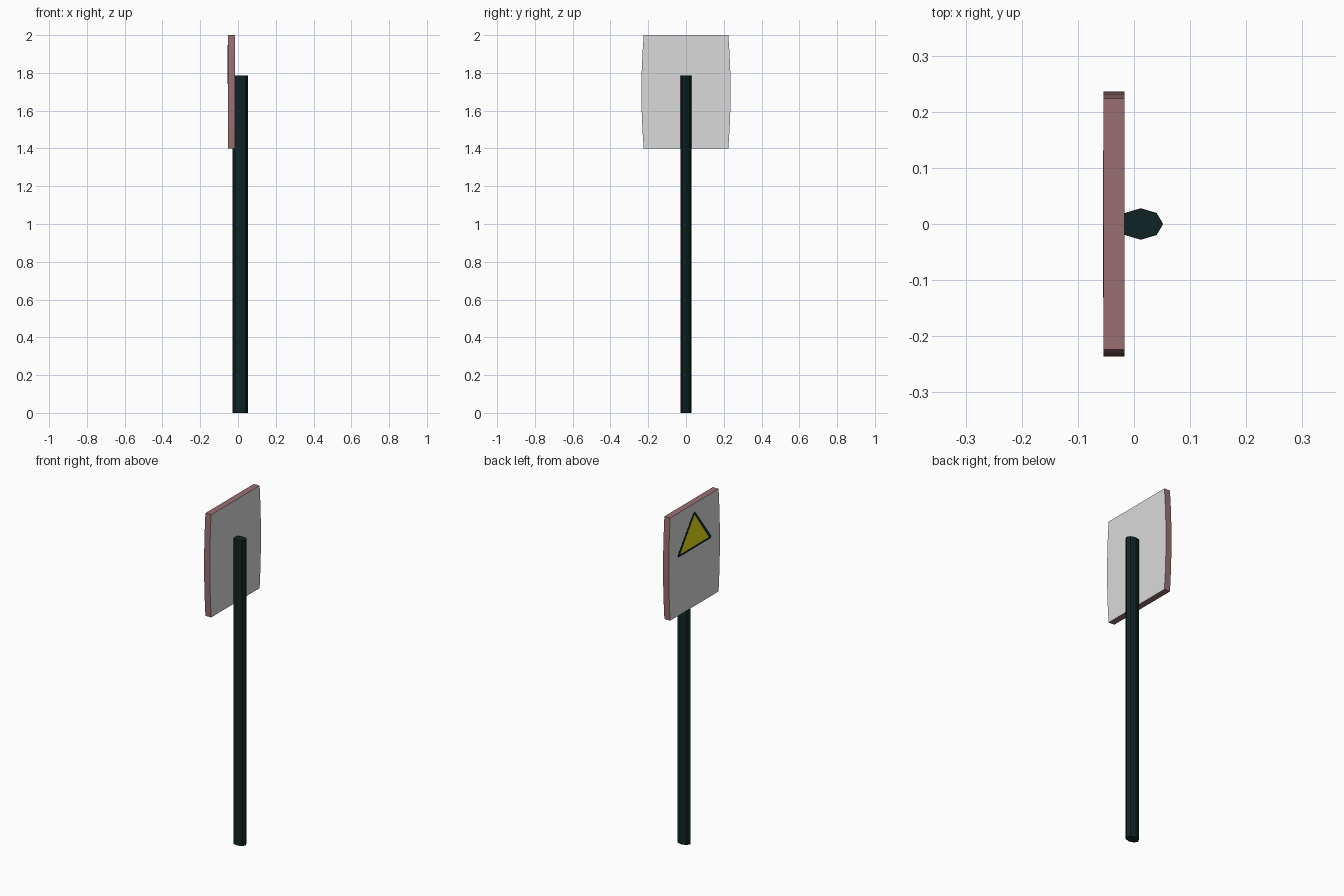
import bpy, bmesh, math
from mathutils import Vector

if "Cube" in bpy.data.objects:
    bpy.data.objects.remove(bpy.data.objects["Cube"])


def material(name, rgb):
    m = bpy.data.materials.new(name)
    m.diffuse_color = (*rgb, 1.0)
    m.use_nodes = True
    m.node_tree.nodes["Principled BSDF"].inputs["Base Color"].default_value = m.diffuse_color
    return m


GREY = material("sign_grey", (0.70, 0.70, 0.70))
RED = material("edge_dusty_red", (0.32, 0.16, 0.17))
DARK = material("post_dark_green", (0.005, 0.017, 0.017))
YELLOW = material("warning_yellow", (0.78, 0.72, 0.008))


def prism(name, outline, axis, start, end, mats, rule=None):
    """Extrude a 2D outline along x (outline = y,z) or z (outline = x,y)."""
    bm = bmesh.new()
    place = (lambda a, b: (start, a, b)) if axis == "x" else (lambda a, b: (a, b, start))
    face = bm.faces.new([bm.verts.new(place(a, b)) for a, b in outline])
    out = bmesh.ops.extrude_face_region(bm, geom=[face], use_keep_orig=True)
    step = Vector((end - start, 0, 0)) if axis == "x" else Vector((0, 0, end - start))
    bmesh.ops.translate(bm, vec=step, verts=[v for v in out["geom"] if isinstance(v, bmesh.types.BMVert)])
    bmesh.ops.recalc_face_normals(bm, faces=bm.faces[:])
    bm.normal_update()
    if rule:
        for f in bm.faces:
            f.material_index = rule(f)
    me = bpy.data.meshes.new(name)
    bm.to_mesh(me)
    bm.free()
    for m in mats:
        me.materials.append(m)
    ob = bpy.data.objects.new(name, me)
    bpy.context.collection.objects.link(ob)
    return ob


def blunt_triangle(half, low, high, cut):
    """Triangle in y,z with each corner cut off."""
    pts = [Vector((-half, low)), Vector((half, low)), Vector((0, high))]
    result = []
    for i, p in enumerate(pts):
        for q in (pts[i - 1], pts[(i + 1) % 3]):
            result.append(tuple(p + (q - p).normalized() * cut))
    return result


# Post: flattened octagon
post = [(0.012 + 0.04 * math.cos(i * math.pi / 4), 0.028 * math.sin(i * math.pi / 4)) for i in range(8)]
prism("post", post, "z", 0, 1.785, [DARK])

# Sign board: sides bulge slightly, faces grey and rim red
levels = [1.4 + 0.6 * i / 6 for i in range(7)]
side = [(0.236 - 0.012 * ((z - 1.7) / 0.3) ** 2, z) for z in levels]
board = side + [(-y, z) for y, z in reversed(side)]
prism("sign_board", board, "x", -0.054, -0.017, [GREY, RED],
      lambda f: 0 if abs(f.normal.x) > 0.9 else 1)

# Warning triangle: dark border plate with a yellow plate on it
prism("triangle_border", blunt_triangle(0.165, 1.74, 1.96, 0.014), "x", -0.0546, -0.0535, [DARK])
prism("triangle_panel", blunt_triangle(0.133, 1.753, 1.936, 0.004), "x", -0.0553, -0.0540, [YELLOW])
